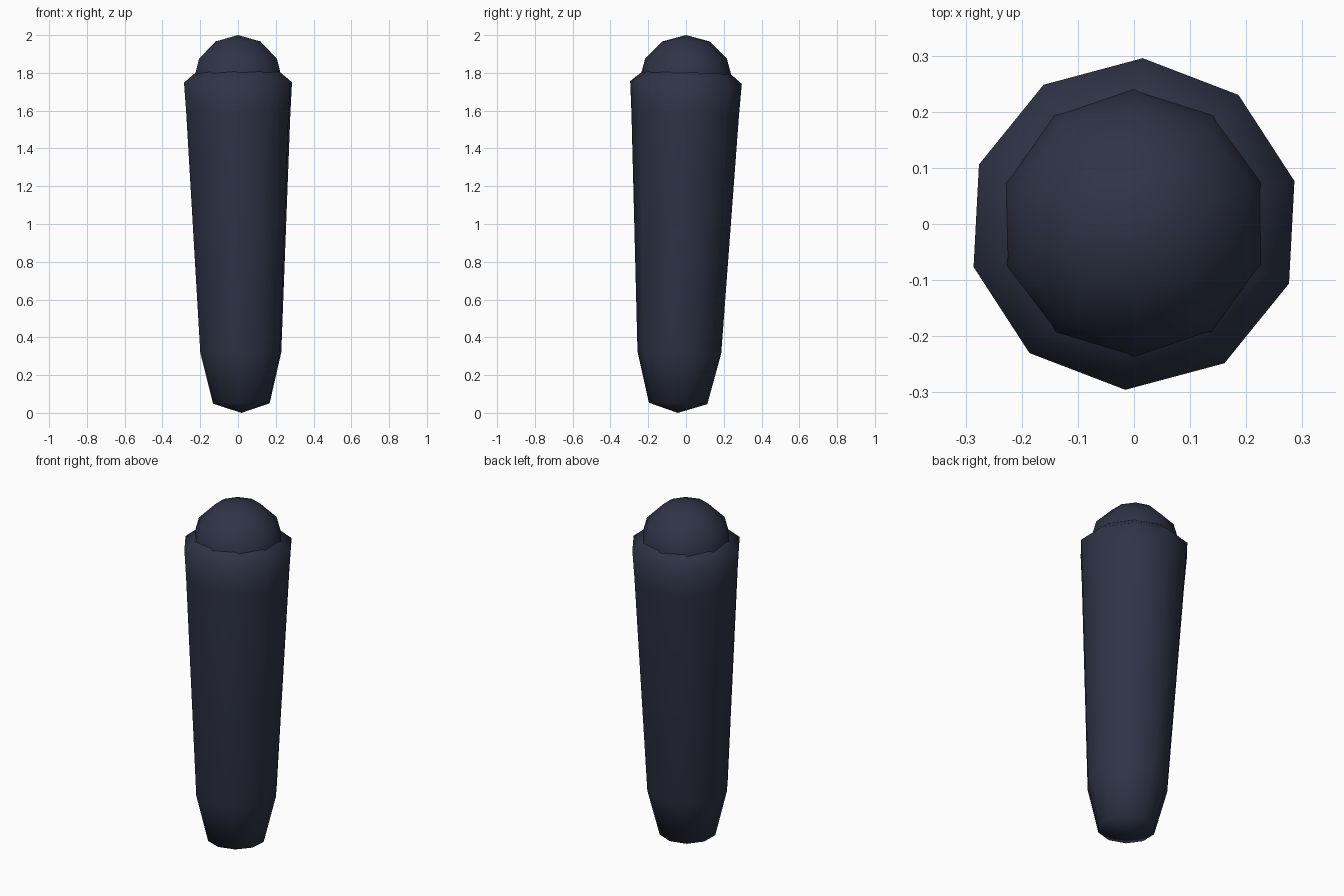
import bpy, bmesh
from math import sin, cos, tau, radians
from mathutils import Vector

if "Cube" in bpy.data.objects:
    bpy.data.objects.remove(bpy.data.objects["Cube"])

mat = bpy.data.materials.new("dark_navy")
mat.diffuse_color = (0.028, 0.034, 0.062, 1)
mat.use_nodes = True
mat.node_tree.nodes["Principled BSDF"].inputs["Base Color"].default_value = mat.diffuse_color

SIDES = 10
base, top = Vector((0.018, -0.043, 0.0)), Vector((0, 0, 1.75))
axis = (top - base).normalized()
turn = Vector((0, 0, 1)).rotation_difference(axis)

# Limb: ten-sided rings (distance along axis, radius) between two end points
profile = [(0.05, 0.155), (0.32, 0.222), (1.58, 0.285), (1.75, 0.296), (1.825, 0.205)]
bm = bmesh.new()


def ring(d, r):
    verts = []
    for i in range(SIDES):
        a = radians(15) + tau * i / SIDES
        verts.append(bm.verts.new(base + axis * d + turn @ Vector((r * cos(a), r * sin(a), 0))))
    return verts


rings = [ring(d, r) for d, r in profile]
low_tip = bm.verts.new(base)
high_tip = bm.verts.new(base + axis * 1.86)
for i in range(SIDES):
    j = (i + 1) % SIDES
    for a, b in zip(rings, rings[1:]):
        bm.faces.new((a[i], a[j], b[j], b[i]))
    bm.faces.new((low_tip, rings[0][j], rings[0][i]))
    bm.faces.new((high_tip, rings[-1][i], rings[-1][j]))
bmesh.ops.recalc_face_normals(bm, faces=bm.faces[:])
mesh = bpy.data.meshes.new("tapered_limb")
bm.to_mesh(mesh)
bm.free()
limb = bpy.data.objects.new("tapered_limb", mesh)
bpy.context.collection.objects.link(limb)

# Ball joint at the top
bpy.ops.mesh.primitive_uv_sphere_add(segments=SIDES, ring_count=6, radius=0.25, location=top)
ball = bpy.context.object
ball.name = "ball_joint"

# Smooth shading and colour
for ob in (limb, ball):
    ob.data.shade_smooth()
    ob.data.materials.append(mat)
